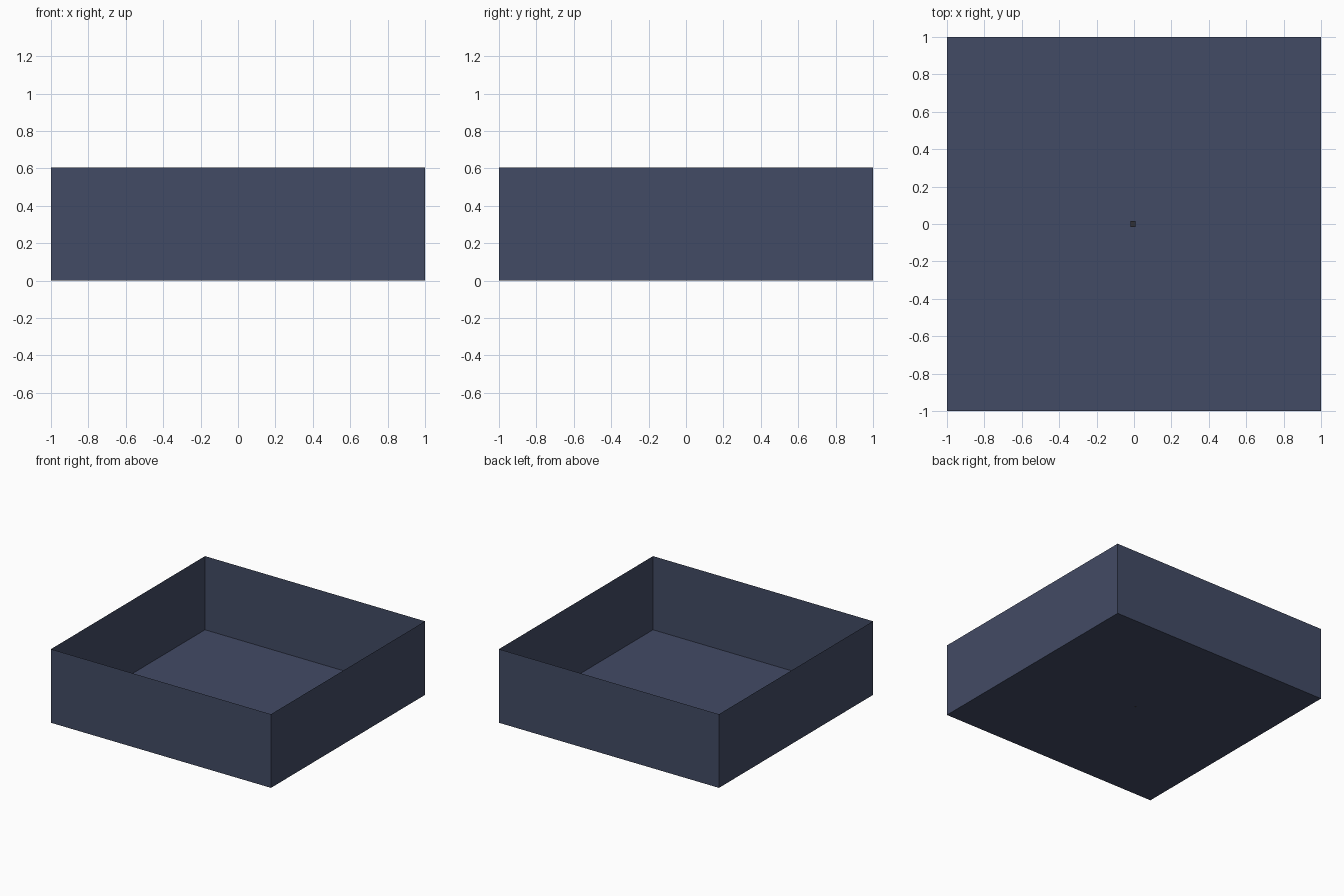
import bpy, bmesh
from mathutils import Matrix

if "Cube" in bpy.data.objects:
    bpy.data.objects.remove(bpy.data.objects["Cube"])


def material(name, color):
    mat = bpy.data.materials.new(name)
    mat.diffuse_color = color
    mat.use_nodes = True
    mat.node_tree.nodes["Principled BSDF"].inputs["Base Color"].default_value = mat.diffuse_color
    return mat


def box(name, size, centre, mat, open_top=False):
    bm = bmesh.new()
    bmesh.ops.create_cube(bm, size=1, matrix=Matrix.Translation(centre) @ Matrix.Diagonal((*size, 1)))
    if open_top:
        bm.normal_update()
        top = [f for f in bm.faces if f.normal.z > 0.9]
        bmesh.ops.delete(bm, geom=top, context='FACES_ONLY')
    mesh = bpy.data.meshes.new(name)
    bm.to_mesh(mesh)
    bm.free()
    mesh.materials.append(mat)
    obj = bpy.data.objects.new(name, mesh)
    bpy.context.collection.objects.link(obj)
    return obj


navy = material("navy", (0.055, 0.07, 0.13, 1))
dark = material("dark", (0.03, 0.03, 0.035, 1))

# Thin-walled tray, open at the top
box("open_tray", (2, 2, 0.605), (0, 0, 0.3025), navy, open_top=True)

# Tiny stud in the middle of the floor
box("floor_stud", (0.025, 0.03, 0.015), (-0.005, 0, 0.0075), dark)
